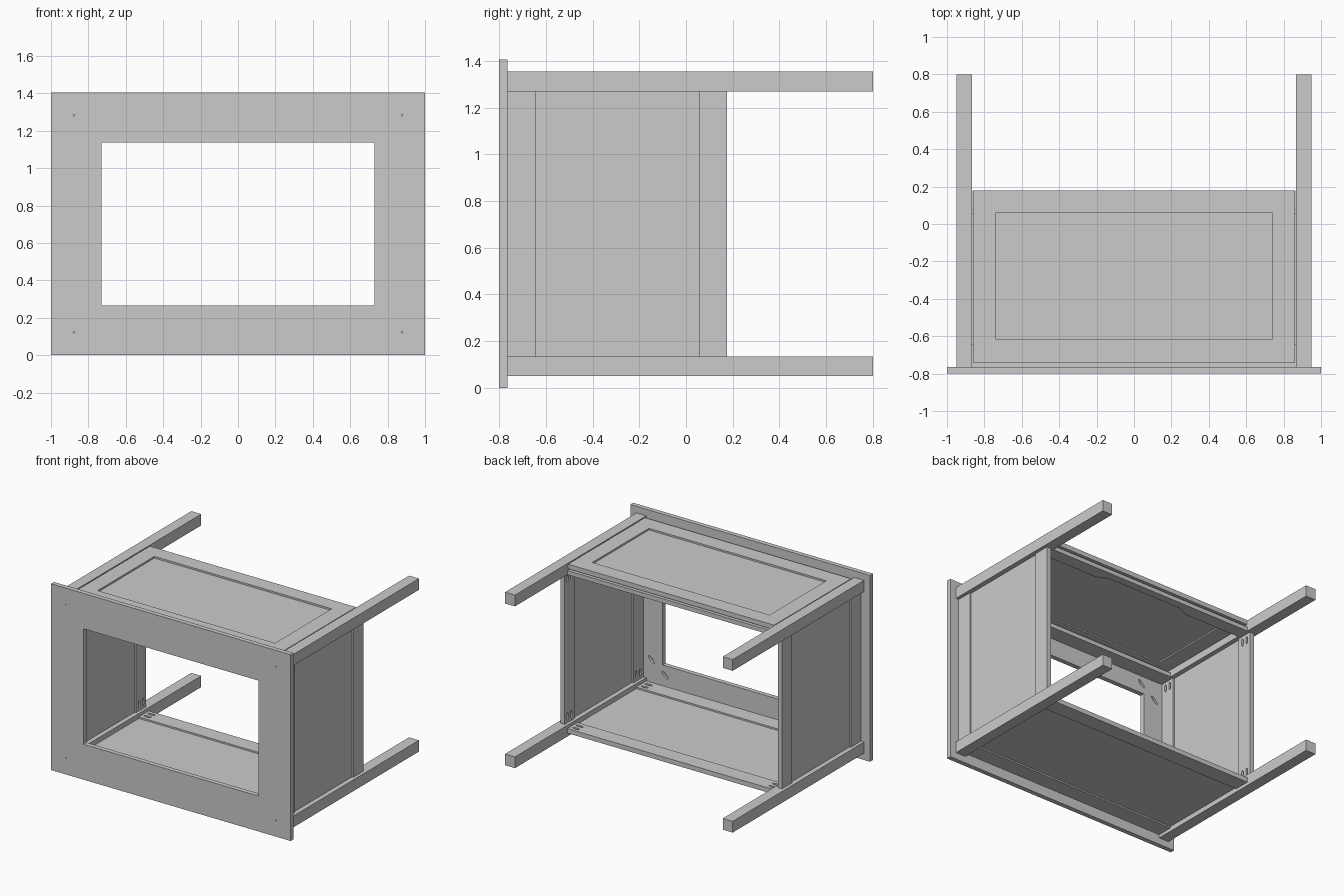
import bpy, bmesh
from math import pi, sin, cos
from mathutils import Matrix, Vector

if "Cube" in bpy.data.objects:
    bpy.data.objects.remove(bpy.data.objects["Cube"])

ZC = 0.7025  # height of the symmetry plane


def finish(name, bm):
    bmesh.ops.recalc_face_normals(bm, faces=bm.faces)
    me = bpy.data.meshes.new(name)
    bm.to_mesh(me)
    bm.free()
    ob = bpy.data.objects.new(name, me)
    bpy.context.collection.objects.link(ob)
    return ob


def box(name, x, y, z):
    bm = bmesh.new()
    mid = [(a + b) / 2 for a, b in (x, y, z)]
    size = [abs(b - a) for a, b in (x, y, z)]
    bmesh.ops.create_cube(bm, size=1, matrix=Matrix.Translation(mid) @ Matrix.Diagonal((*size, 1)))
    return finish(name, bm)


def extrude(bm, faces, vec):
    r = bmesh.ops.extrude_face_region(bm, geom=faces)
    bmesh.ops.translate(bm, vec=vec, verts=[v for v in r['geom'] if isinstance(v, bmesh.types.BMVert)])


def frame(name, outer, inner, to3d, vec):
    """Rectangular ring; outer and inner are (u0, u1, v0, v1)."""
    bm = bmesh.new()
    loops = [[bm.verts.new(to3d(u, v)) for u, v in ((a, c), (b, c), (b, d), (a, d))]
             for a, b, c, d in (outer, inner)]
    o, i = loops
    faces = [bm.faces.new((o[k], o[(k + 1) % 4], i[(k + 1) % 4], i[k])) for k in range(4)]
    extrude(bm, faces, vec)
    return finish(name, bm)


def cut(ob, holes):
    """Cut oval pockets: (centre, long direction, normal, half length, half width, depth)."""
    bm = bmesh.new()
    for c, along, normal, a, b, depth in holes:
        u, n = Vector(along).normalized(), Vector(normal).normalized()
        w = n.cross(u)
        rot = Matrix((u, w, n)).transposed().to_4x4()
        m = Matrix.Translation(c) @ rot @ Matrix.Diagonal((a, b, depth * 2, 1))
        bmesh.ops.create_cone(bm, cap_ends=True, segments=16, radius1=1, radius2=1, depth=1, matrix=m)
    cutter = finish("pocket_cutter", bm)
    mod = ob.modifiers.new("pockets", 'BOOLEAN')
    mod.operation, mod.solver, mod.object = 'DIFFERENCE', 'EXACT', cutter
    bpy.context.view_layer.objects.active = ob
    bpy.ops.object.modifier_apply(modifier=mod.name)
    bpy.data.objects.remove(cutter)


# Table top with its window, pin holes in front and mitre pockets behind
top = frame("table_top", (-1, 1, 0, 1.405), (-0.73, 0.73, 0.267, 1.138),
            lambda u, v: (u, -0.8, v), (0, 0.035, 0))
holes = []
for sx in (-1, 1):
    for sz in (-1, 1):
        holes.append(((sx * 0.877, -0.8, ZC + sz * 0.58), (1, 0, 0), (0, -1, 0), 0.004, 0.004, 0.012))
        for px, pz in ((0.825, 0.42), (0.71, 0.51)):
            holes.append(((sx * px, -0.765, ZC + sz * pz), (sx, 0, -sz), (0, 1, 0), 0.035, 0.011, 0.02))
cut(top, holes)

# Four legs
for sx, side in ((-1, "left"), (1, "right")):
    for z, level in ((0.05, "lower"), (1.27, "upper")):
        box(f"{level}_{side}_leg", (sx * 0.867, sx * 0.95), (-0.765, 0.8), (z, z + 0.085))

RAILS = (("front", -0.765, -0.645), ("back", 0.055, 0.175))

# Side aprons: two rails with pocket holes and a thin recessed panel
for sx, side in ((-1, "left"), (1, "right")):
    for pos, y0, y1 in RAILS:
        rail = box(f"{side}_{pos}_rail", (sx * 0.89, sx * 0.925), (y0, y1), (0.135, 1.27))
        cut(rail, [((sx * 0.89, y0 + dy, ZC + sz * 0.52), (0, 0, 1), (-sx, 0, 0), 0.03, 0.01, 0.02)
                   for sz in (-1, 1) for dy in (0.04, 0.085)])
    box(f"{side}_panel", (sx * 0.902, sx * 0.914), (-0.65, 0.06), (0.135, 1.27))

# Bottom apron, built the same way
for pos, y0, y1 in RAILS:
    rail = box(f"bottom_{pos}_rail", (-0.867, 0.867), (y0, y1), (0.075, 0.11))
    cut(rail, [((s * 0.82, y0 + dy, 0.11), (1, 0, 0), (0, 0, 1), 0.03, 0.01, 0.02)
               for s in (-1, 1) for dy in (0.04, 0.085)])
box("bottom_panel", (-0.867, 0.867), (-0.65, 0.06), (0.086, 0.098))

# Upper side: straight front stretcher and back stretcher with a scooped inner edge
box("upper_front_stretcher", (-0.867, 0.867), (-0.765, -0.645), (1.27, 1.302))
bm = bmesh.new()
pts = [(-0.867, 0.175), (-0.867, 0.075)]
ramp = [(0.42 - 0.12 * k / 8, 0.075 + 0.02 * (1 - cos(pi * k / 8))) for k in range(9)]
pts += [(-x, y) for x, y in ramp] + ramp[::-1] + [(0.867, 0.075), (0.867, 0.175)]
extrude(bm, [bm.faces.new([bm.verts.new((x, y, 1.27)) for x, y in pts])], (0, 0, 0.032))
finish("upper_back_stretcher", bm)

# Framed door lying between the upper legs
frame("door_frame", (-0.86, 0.86, -0.74, 0.178), (-0.74, 0.74, -0.615, 0.06),
      lambda u, v: (u, v, 1.318), (0, 0, 0.035))
box("door_panel", (-0.745, 0.745), (-0.62, 0.065), (1.328, 1.34))
